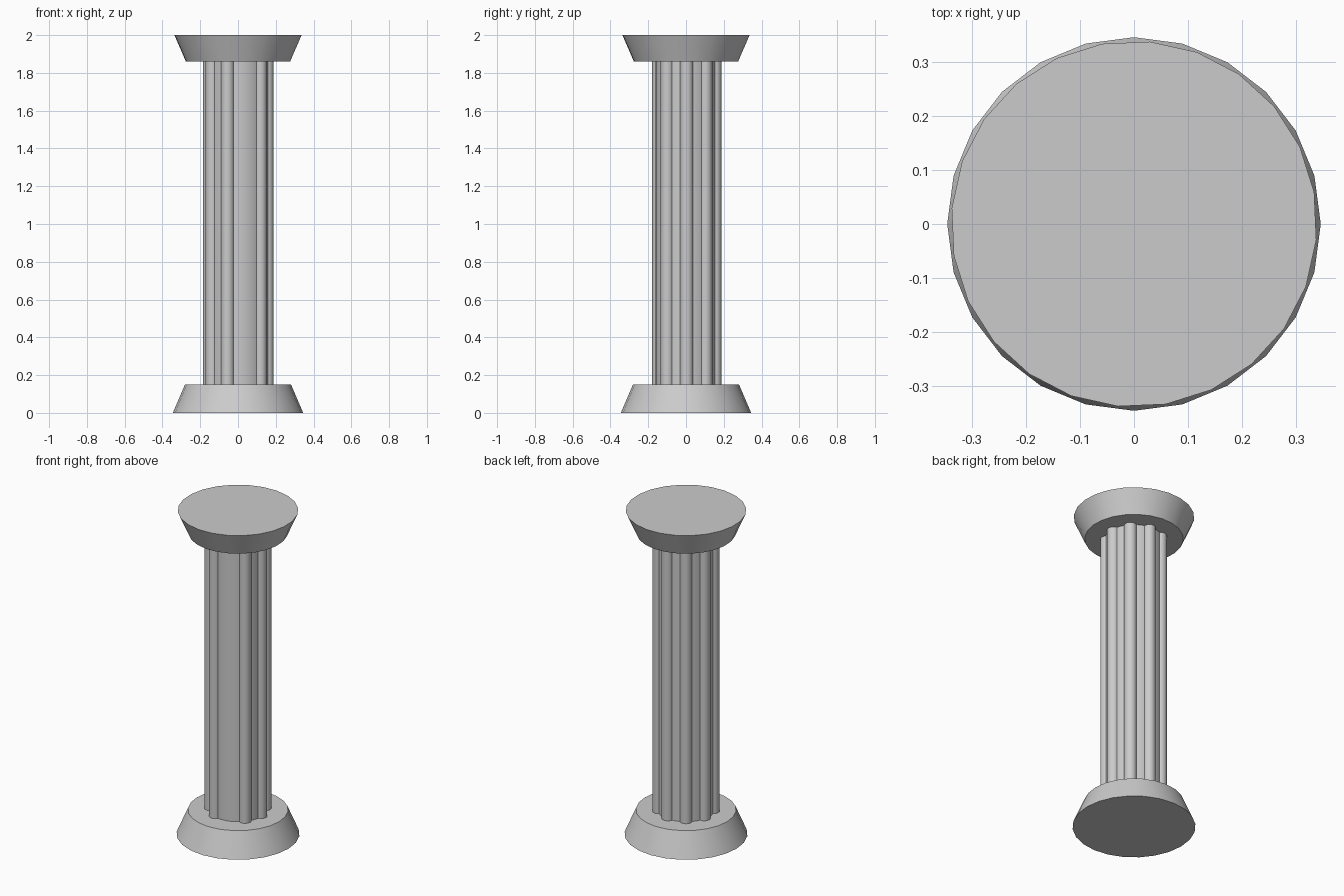
import bpy
from math import radians, cos, sin

if "Cube" in bpy.data.objects:
    bpy.data.objects.remove(bpy.data.objects["Cube"])


def cone(name, r1, r2, z0, z1, sides, x=0, y=0, turn=0):
    """Upright cylinder or frustum between two heights."""
    bpy.ops.mesh.primitive_cone_add(
        vertices=sides, radius1=r1, radius2=r2, depth=z1 - z0,
        location=(x, y, (z0 + z1) / 2), rotation=(0, 0, radians(turn)))
    ob = bpy.context.object
    ob.name = name
    bpy.ops.object.shade_smooth_by_angle(angle=radians(30))
    return ob


BASE_TOP, CAP_BOTTOM = 0.15, 1.86

# Flared base and capital
cone("base", 0.345, 0.281, 0, BASE_TOP, 24)
cone("capital", 0.277, 0.338, CAP_BOTTOM, 2, 24, turn=-5)

# Round core of the shaft
cone("shaft_core", 0.162, 0.162, BASE_TOP, CAP_BOTTOM, 32)

# Convex ribs around the core, leaving a wide plain strip at the front
for i in range(8):
    a = radians(-40 + i * 41.3)
    cone(f"shaft_rib_{i + 1}", 0.035, 0.035, BASE_TOP, CAP_BOTTOM, 20,
         0.154 * cos(a), 0.154 * sin(a))
